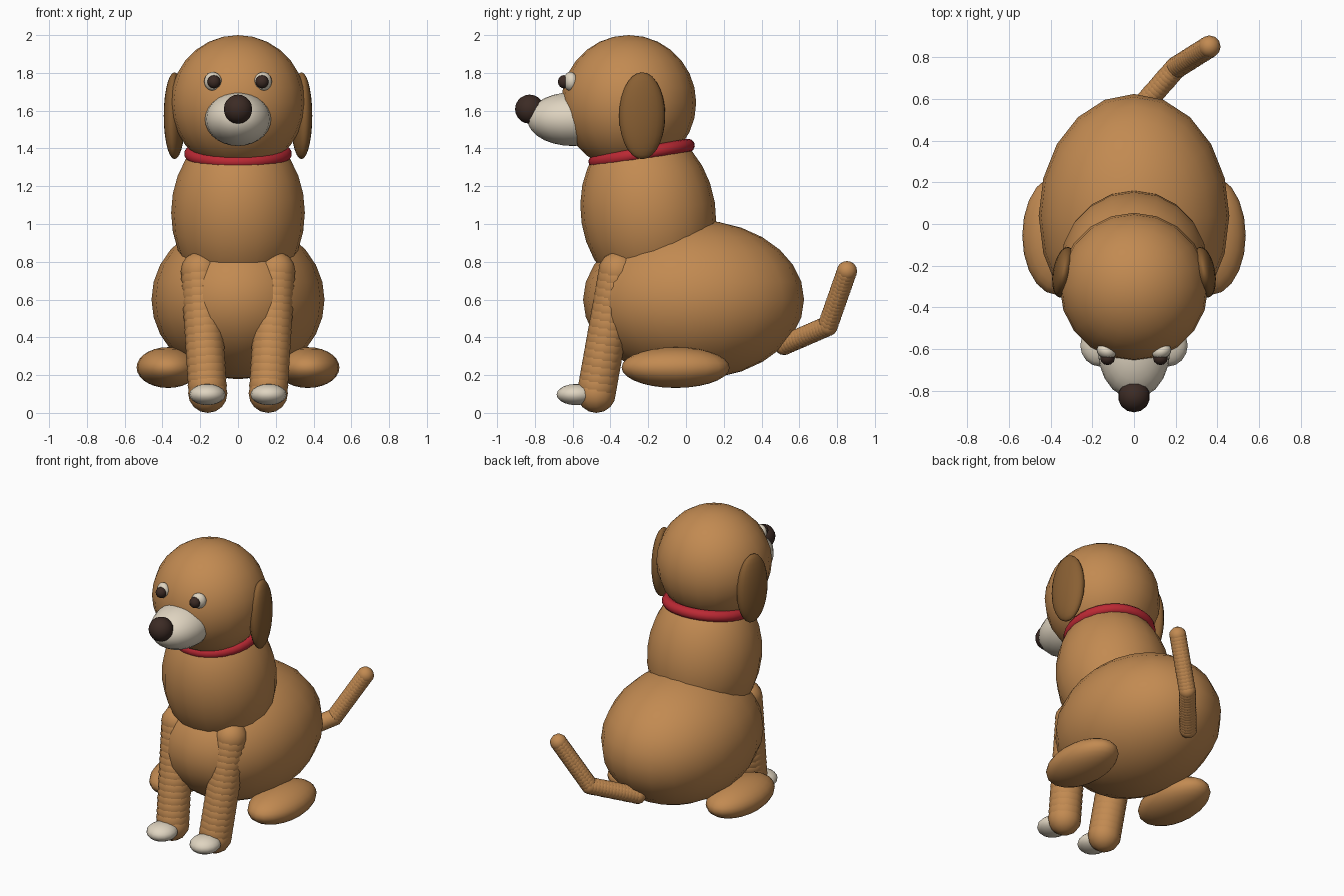
import bpy, bmesh, math
from mathutils import Vector, Matrix

cube = bpy.data.objects.get("Cube")
if cube:
    bpy.data.objects.remove(cube, do_unlink=True)


def material(name, rgb):
    m = bpy.data.materials.new(name)
    m.use_nodes = True
    m.diffuse_color = (*rgb, 1)
    m.node_tree.nodes["Principled BSDF"].inputs["Base Color"].default_value = (*rgb, 1)
    return m


TAN = material("tan fur", (0.54, 0.255, 0.083))
BROWN = material("brown ear", (0.25, 0.115, 0.033))
CREAM = material("cream", (0.74, 0.66, 0.53))
DARK = material("dark nose", (0.045, 0.024, 0.018))
RED = material("red collar", (0.50, 0.022, 0.034))


def finish(name, bm, mat):
    for f in bm.faces:
        f.smooth = True
    mesh = bpy.data.meshes.new(name)
    bm.to_mesh(mesh)
    bm.free()
    mesh.materials.append(mat)
    ob = bpy.data.objects.new(name, mesh)
    bpy.context.collection.objects.link(ob)
    return ob


def ball(name, centre, radii, mat, tilt=0, turn=0, seg=20, rings=14):
    """Ellipsoid, tilted about x and turned about z (degrees)."""
    bm = bmesh.new()
    bmesh.ops.create_uvsphere(bm, u_segments=seg, v_segments=rings, radius=1)
    m = (Matrix.Translation(centre)
         @ Matrix.Rotation(math.radians(turn), 4, 'Z')
         @ Matrix.Rotation(math.radians(tilt), 4, 'X')
         @ Matrix.Diagonal((*radii, 1)))
    bm.transform(m)
    return finish(name, bm, mat)


def chain(name, points, radius, step, mat):
    """Ridged limb made of overlapping balls along a path."""
    bm = bmesh.new()
    for a, b in zip(points, points[1:]):
        a, b = Vector(a), Vector(b)
        n = max(1, round((b - a).length / step))
        for i in range(n + 1):
            bmesh.ops.create_uvsphere(bm, u_segments=12, v_segments=8, radius=radius,
                                      matrix=Matrix.Translation(a.lerp(b, i / n)))
    return finish(name, bm, mat)


def ring(name, centre, major, minor, mat, tilt, seg=32, sides=10):
    """Torus: a small circle spun round the z axis, then tilted about x."""
    bm = bmesh.new()
    place = Matrix.Translation((major, 0, 0)) @ Matrix.Rotation(math.pi / 2, 4, 'X')
    bmesh.ops.create_circle(bm, segments=sides, radius=minor, matrix=place)
    bmesh.ops.spin(bm, geom=bm.verts[:] + bm.edges[:], cent=(0, 0, 0), axis=(0, 0, 1),
                   angle=math.tau, steps=seg, use_merge=True)
    bmesh.ops.remove_doubles(bm, verts=bm.verts[:], dist=0.0005)
    bmesh.ops.recalc_face_normals(bm, faces=bm.faces[:])
    bm.transform(Matrix.Translation(centre) @ Matrix.Rotation(math.radians(tilt), 4, 'X'))
    return finish(name, bm, mat)


# Torso, head and collar
ball("body", (0, 0.04, 0.6), (0.458, 0.585, 0.422), TAN)
ball("chest", (0, -0.2, 1.06), (0.354, 0.357, 0.46), TAN, tilt=9)
ball("head", (0, -0.303, 1.642), (0.357, 0.357, 0.358), TAN)
ring("collar", (0, -0.235, 1.372), 0.25, 0.036, RED, tilt=10)

# Face
ball("muzzle", (0, -0.6, 1.555), (0.175, 0.24, 0.142), CREAM)
ball("nose", (0, -0.828, 1.608), (0.077, 0.077, 0.077), DARK, seg=14, rings=10)

# Paired parts
for side, s in (("left", 1), ("right", -1)):
    ball(side + "_eye", (s * 0.133, -0.612, 1.755), (0.048, 0.036, 0.05), CREAM,
         turn=s * 22, seg=14, rings=10)
    ball(side + "_pupil", (s * 0.127, -0.645, 1.753), (0.035, 0.033, 0.035), DARK,
         seg=12, rings=8)
    ball(side + "_ear", (s * 0.336, -0.232, 1.573), (0.054, 0.124, 0.23), BROWN, turn=s * 10)
    ball(side + "_hind_leg", (s * 0.37, -0.055, 0.24), (0.167, 0.286, 0.108), TAN)
    chain(side + "_front_leg", [(s * 0.2, -0.36, 0.75), (s * 0.16, -0.475, 0.104)],
          0.104, 0.04, TAN)
    ball(side + "_paw", (s * 0.162, -0.583, 0.097), (0.096, 0.102, 0.056), CREAM,
         seg=16, rings=10)

# Tail
chain("tail", [(0, 0.52, 0.36), (0.2, 0.75, 0.46), (0.362, 0.852, 0.75)], 0.054, 0.022, TAN)
